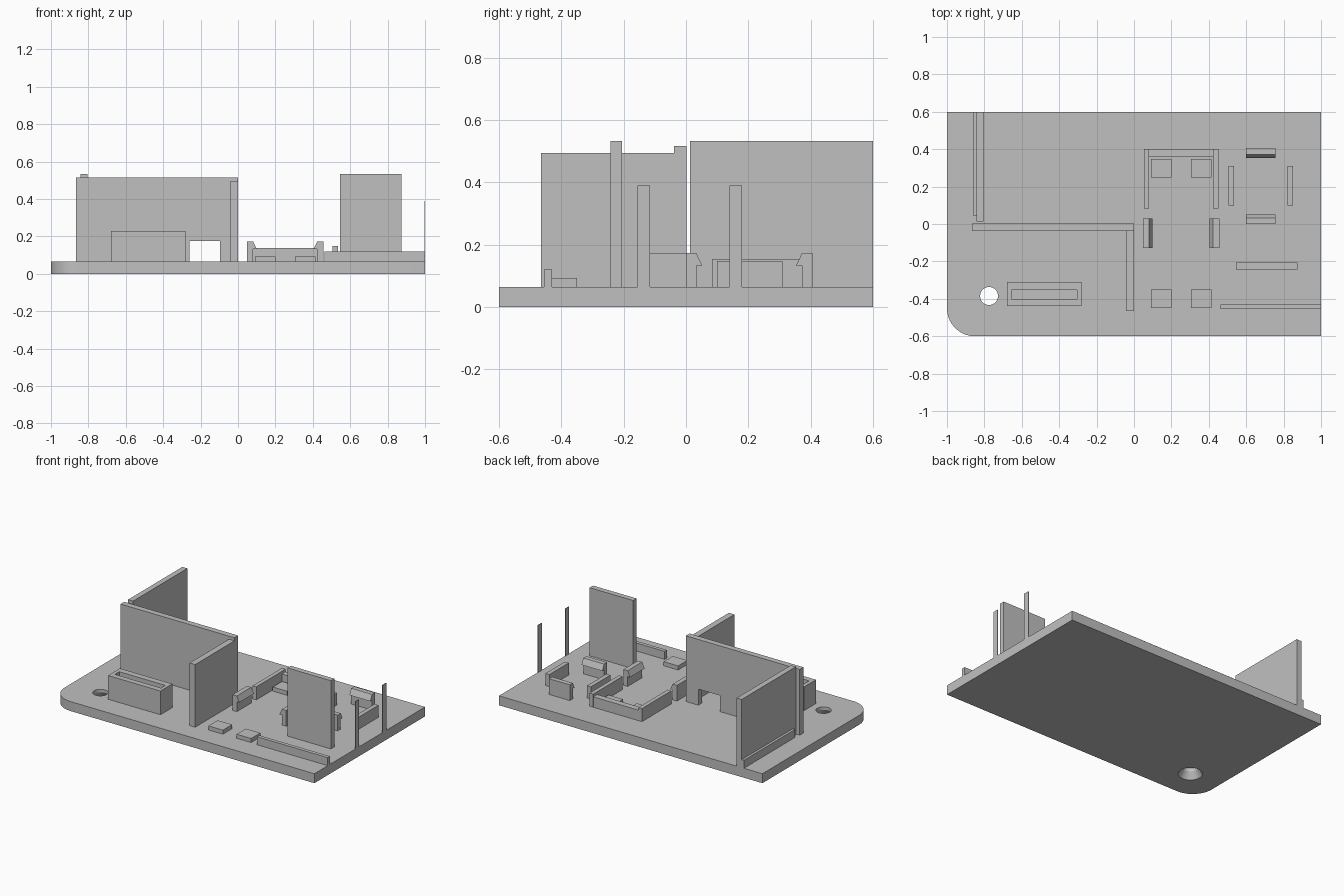
import bpy, bmesh, math
from mathutils import Matrix, Vector

cube = bpy.data.objects.get("Cube")
if cube:
    bpy.data.objects.remove(cube, do_unlink=True)

grey = bpy.data.materials.new("plain grey")
grey.use_nodes = True
COLOUR = (0.53, 0.53, 0.53, 1)
grey.diffuse_color = COLOUR
grey.node_tree.nodes["Principled BSDF"].inputs["Base Color"].default_value = COLOUR

TOP = 0.065      # upper surface of the base plate


def finish(name, bm):
    bmesh.ops.recalc_face_normals(bm, faces=bm.faces)
    mesh = bpy.data.meshes.new(name)
    bm.to_mesh(mesh)
    bm.free()
    mesh.materials.append(grey)
    obj = bpy.data.objects.new(name, mesh)
    bpy.context.collection.objects.link(obj)
    return obj


def box(name, x, y, top, bottom=TOP):
    bm = bmesh.new()
    bmesh.ops.create_cube(bm, size=1)
    size = (x[1] - x[0], y[1] - y[0], top - bottom)
    centre = (sum(x) / 2, sum(y) / 2, (top + bottom) / 2)
    bmesh.ops.scale(bm, vec=size, verts=bm.verts)
    bmesh.ops.translate(bm, vec=centre, verts=bm.verts)
    return finish(name, bm)


def prism(name, points, direction, matrix=Matrix()):
    """Sweep a closed outline along a direction."""
    bm = bmesh.new()
    face = bm.faces.new([bm.verts.new(p) for p in points])
    swept = bmesh.ops.extrude_face_region(bm, geom=[face], use_keep_orig=True)
    verts = [v for v in swept["geom"] if isinstance(v, bmesh.types.BMVert)]
    bmesh.ops.translate(bm, vec=direction, verts=verts)
    bmesh.ops.transform(bm, matrix=matrix, verts=bm.verts)
    return finish(name, bm)


def cut(obj, cutter):
    cutter.hide_render = True
    mod = obj.modifiers.new("cut", 'BOOLEAN')
    mod.operation = 'DIFFERENCE'
    mod.solver = 'EXACT'
    mod.object = cutter
    bpy.context.view_layer.objects.active = obj
    bpy.ops.object.modifier_apply(modifier=mod.name)
    bpy.data.objects.remove(cutter, do_unlink=True)


# Base plate with one rounded corner
R = 0.15
outline = [(1, -0.6, 0), (1, 0.6, 0), (-1, 0.6, 0)]
for i in range(17):
    a = math.pi + math.pi / 2 * i / 16
    outline.append((-1 + R + R * math.cos(a), -0.6 + R + R * math.sin(a), 0))
base = prism("base_plate", outline, (0, 0, TOP))

# Countersunk screw hole
HOLE = (-0.775, -0.385)
for r1, r2, low, high in ((0.048, 0.048, -0.05, 0.12), (0.087, 0.048, -0.02, 0.045)):
    bm = bmesh.new()
    bmesh.ops.create_cone(bm, cap_ends=True, segments=40, radius1=r1, radius2=r2,
                          depth=high - low,
                          matrix=Matrix.Translation((*HOLE, (low + high) / 2)))
    cut(base, finish("hole_cutter", bm))
bpy.ops.object.select_all(action='DESELECT')
base.select_set(True)
bpy.context.view_layer.objects.active = base
bpy.ops.object.shade_smooth_by_angle(angle=math.radians(25))

# Long wall with a square doorway
prism("long_wall",
      [(x, -0.038, z) for x, z in ((-0.865, TOP), (-0.865, 0.516), (0, 0.516), (0, TOP),
                                   (-0.095, TOP), (-0.095, 0.175),
                                   (-0.258, 0.175), (-0.258, TOP))],
      (0, 0.04, 0))
box("front_wall", (-0.042, 0), (-0.465, -0.038), 0.495)
box("rear_wall", (-0.843, -0.805), (0.013, 0.6), 0.533)
box("rear_wall_ledge", (-0.86, -0.843), (0.045, 0.6), 0.12)

# Slotted socket
socket = box("slotted_socket", (-0.68, -0.282), (-0.438, -0.31), 0.228)
cut(socket, box("slot_cutter", (-0.655, -0.305), (-0.4, -0.352), 0.3, 0.13))

# Upright panel, front rail and edge posts
box("upright_panel", (0.545, 0.875), (-0.242, -0.205), 0.533)
box("front_rail", (0.463, 1), (-0.455, -0.43), 0.12)
for y in (-0.135, 0.16):
    box("edge_post", (0.996, 1), (y - 0.02, y + 0.02), 0.39)

# Support pads
for x in (0.145, 0.36):
    for y in (-0.4, 0.298):
        box("support_pad", (x - 0.055, x + 0.055), (y - 0.05, y + 0.05), 0.093)

# U-shaped bracket
box("bracket_back", (0.08, 0.422), (0.36, 0.402), 0.137)
for x in (0.067, 0.437):
    box("bracket_arm", (x - 0.014, x + 0.014), (0.083, 0.402), 0.155)

# Side bars of the clip frame
for x in (0.52, 0.835):
    box("side_bar", (x - 0.015, x + 0.015), (0.1, 0.31), 0.148)

# Snap clips: hook points along local +x, turned to face the middle
HOOK = [(0, 0), (0, 0.108), (0.033, 0.108), (0.052, 0.068), (0.033, 0.068), (0.033, 0)]
for x, y, turn in ((0.048, -0.05, 0), (0.456, -0.05, 180),
                   (0.678, 0, 90), (0.678, 0.405, 270)):
    place = Matrix.Translation((x, y, TOP)) @ Matrix.Rotation(math.radians(turn), 4, 'Z')
    prism("snap_clip", [Vector((px, -0.079, pz)) for px, pz in HOOK], (0, 0.158, 0), place)
